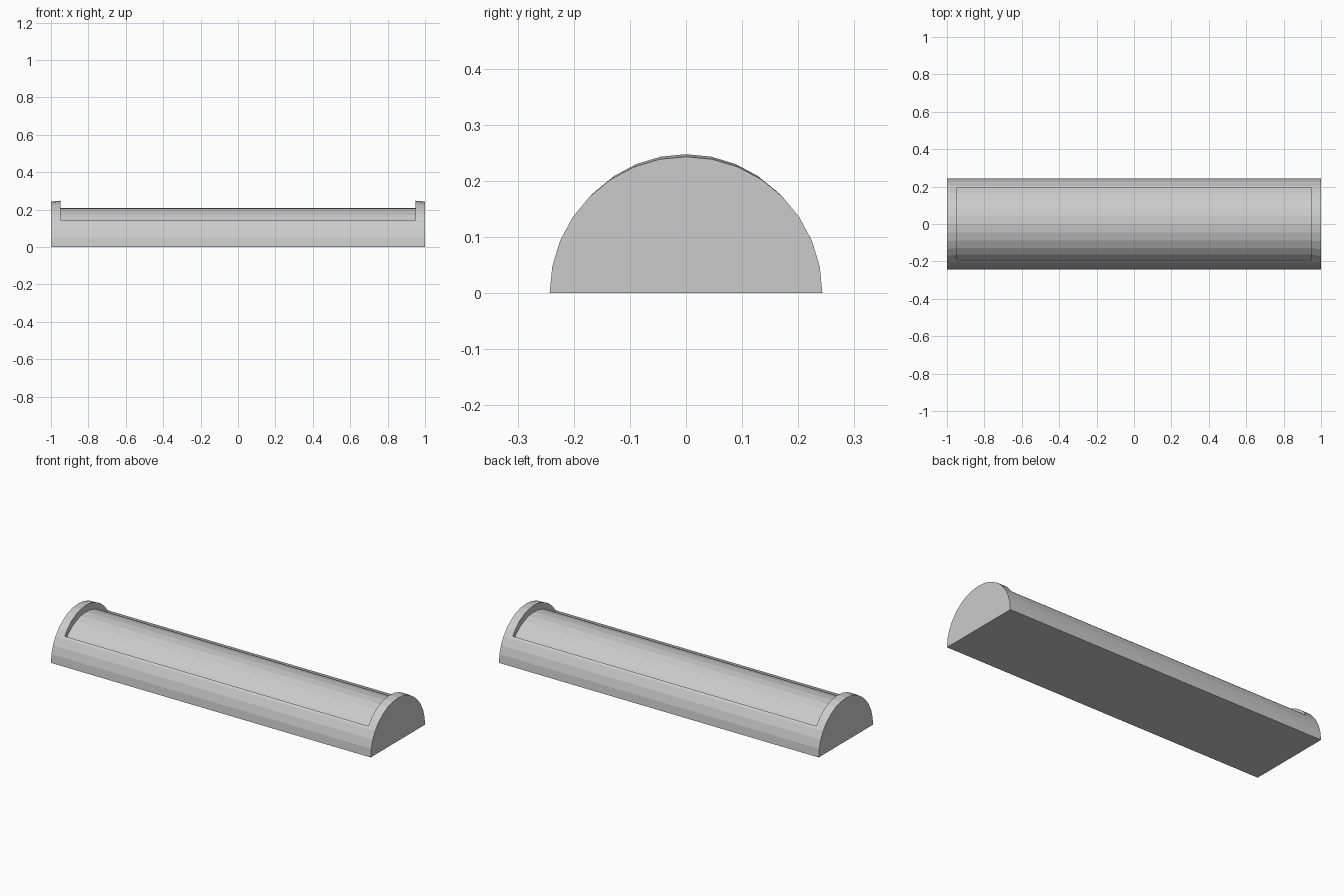
import bpy, bmesh
from math import sin, cos, pi

if "Cube" in bpy.data.objects:
    bpy.data.objects.remove(bpy.data.objects["Cube"])

R = 0.243        # half-round radius
N = 16           # sides on the half circle
LO, HI = 3, 13   # profile points between which the top is recessed
DEPTH = 0.038    # recess depth

bm = bmesh.new()
profile = [(R * cos(pi * i / N), R * sin(pi * i / N)) for i in range(N + 1)]


def ring(x, points):
    return [bm.verts.new((x, y, z)) for y, z in points]


def strip(a, b):
    for i in range(len(a) - 1):
        bm.faces.new((a[i], a[i + 1], b[i + 1], b[i]))


# half-round ends, flat base and lower sides
left, right = ring(-1, profile), ring(1, profile)
bm.faces.new(left)
bm.faces.new(right)
bm.faces.new((left[0], left[-1], right[-1], right[0]))
strip(left[:LO + 1], right[:LO + 1])
strip(left[HI:], right[HI:])

# rim inset slightly from the outer shell, then a floor straight below it
rim = [(y * 0.95, z * 0.95 + 0.0165) for y, z in profile[LO:HI + 1]]
floor = [(y, z - DEPTH) for y, z in rim]
rim_l, rim_r = ring(-0.95, rim), ring(0.95, rim)
floor_l, floor_r = ring(-0.95, floor), ring(0.95, floor)
for outer, r, f in ((left, rim_l, floor_l), (right, rim_r, floor_r)):
    strip(outer[LO:HI + 1], r)      # end lips
    strip(r, f)                     # end walls
for k, o in ((0, LO), (-1, HI)):
    strip([left[o], right[o]], [rim_l[k], rim_r[k]])       # long lips
    strip([rim_l[k], rim_r[k]], [floor_l[k], floor_r[k]])  # long walls
strip(floor_l, floor_r)

bmesh.ops.recalc_face_normals(bm, faces=bm.faces)
mesh = bpy.data.meshes.new("half_round_housing")
bm.to_mesh(mesh)
bm.free()
bpy.context.collection.objects.link(bpy.data.objects.new("half_round_housing", mesh))
